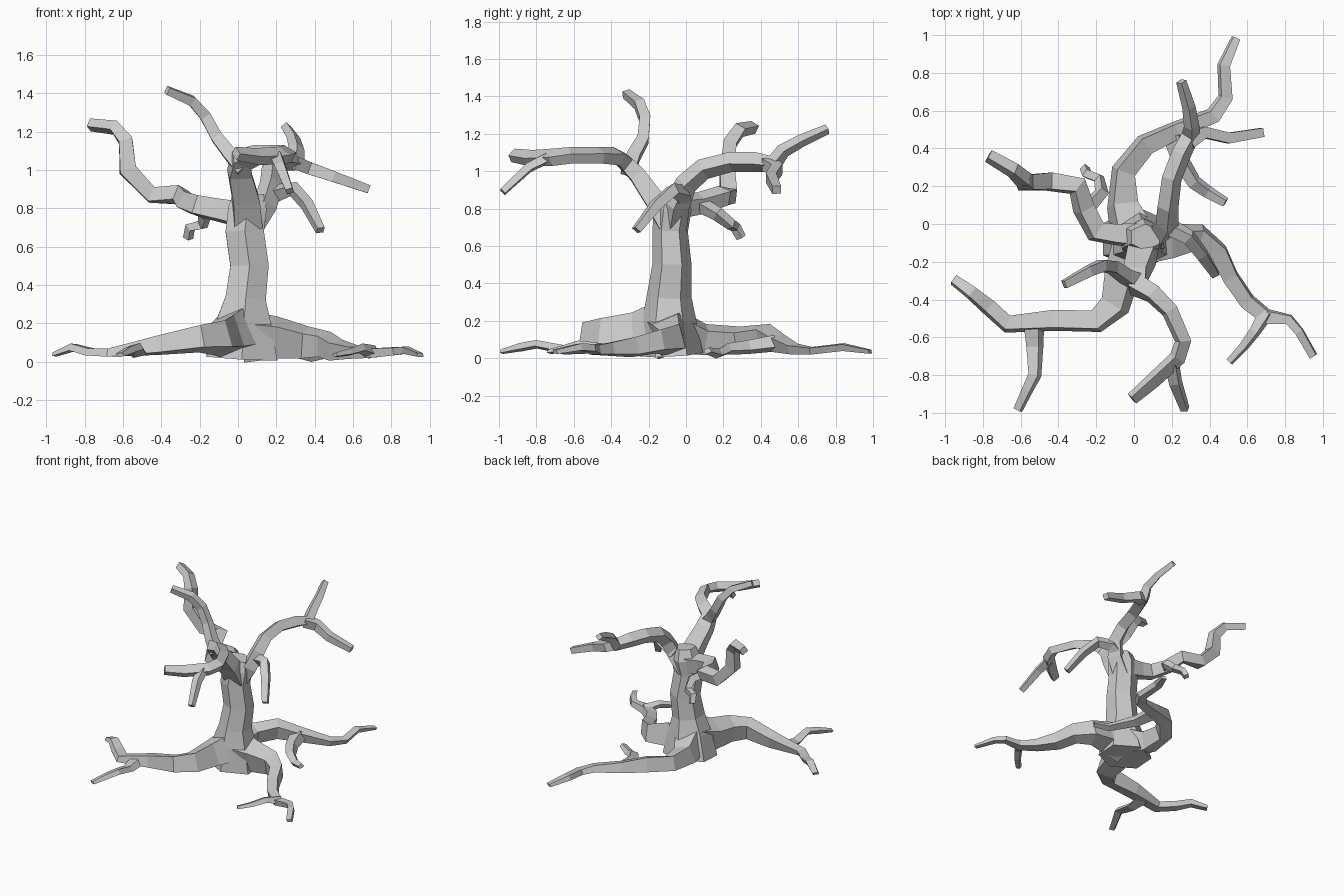
import bpy, bmesh, math
from mathutils import Vector


def tube(name, pts, roll=22, sides=4):
    """Faceted sweep along (x, y, z, width, height) stations, capped at both ends."""
    P = [Vector(p[:3]) for p in pts]
    ang = [math.radians(roll) + math.tau * (i + .5) / sides for i in range(sides)]
    kc = max(abs(math.cos(a)) for a in ang)
    ks = max(abs(math.sin(a)) for a in ang)
    bm = bmesh.new()
    rings, side = [], None
    for i, p in enumerate(P):
        t = Vector()
        if i > 0:
            t += (p - P[i - 1]).normalized()
        if i < len(P) - 1:
            t += (P[i + 1] - p).normalized()
        t.normalize()
        if side is None:
            side = Vector((1, 0, 0)) if abs(t.z) > .9 else Vector((0, 0, 1)).cross(t)
        side = (side - t * side.dot(t)).normalized()
        up = t.cross(side)
        w, h = pts[i][3] / 2, pts[i][4] / 2
        rings.append([bm.verts.new(p + side * (w * math.cos(a) / kc) + up * (h * math.sin(a) / ks))
                      for a in ang])
    for a, b in zip(rings, rings[1:]):
        for j in range(sides):
            k = (j + 1) % sides
            bm.faces.new((a[j], a[k], b[k], b[j]))
    bm.faces.new(rings[0])
    bm.faces.new(rings[-1])
    bmesh.ops.recalc_face_normals(bm, faces=bm.faces)
    me = bpy.data.meshes.new(name)
    bm.to_mesh(me)
    bm.free()
    ob = bpy.data.objects.new(name, me)
    bpy.context.collection.objects.link(ob)
    return ob


# Trunk, flared at the foot
tube("trunk", [(.02, -.08, .02, .37, .34), (.03, -.09, .2, .29, .29), (.04, -.09, .33, .21, .24),
               (.06, -.075, .5, .2, .21), (.035, -.085, .68, .2, .19), (.05, -.07, .8, .2, .2),
               (.06, -.07, .88, .15, .14)], 0, 6)

# Left limb and its twig
tube("left_limb", [(.05, -.06, .76, .14, .14), (-.1, -.055, .79, .11, .12), (-.2, -.04, .81, .11, .11),
                   (-.265, .08, .83, .1, .1), (-.3, .2, .87, .1, .09), (-.45, .225, .87, .1, .09),
                   (-.575, .22, 1.0, .09, .1), (-.585, .235, 1.15, .08, .08),
                   (-.64, .285, 1.22, .07, .065), (-.77, .36, 1.235, .06, .055)], 8)
tube("left_twig", [(-.25, .08, .82, .08, .08), (-.17, .17, .77, .07, .07),
                   (-.185, .24, .715, .06, .06), (-.25, .265, .7, .055, .055), (-.26, .295, .645, .05, .05)])

# Front limb, its rising branch and hanging twig
tube("front_limb", [(.05, -.09, .72, .17, .14), (.04, -.17, .85, .16, .12), (.01, -.26, .98, .14, .1),
                    (.02, -.33, 1.05, .12, .09), (.1, -.37, 1.08, .1, .075), (.19, -.46, 1.085, .09, .065),
                    (.26, -.62, 1.085, .085, .065), (.23, -.71, 1.075, .085, .065),
                    (.1, -.83, 1.07, .08, .06), (-.01, -.925, 1.085, .065, .05)], 10)
tube("rising_branch", [(.03, -.31, 1.0, .1, .1), (-.04, -.28, 1.08, .09, .09), (-.11, -.23, 1.17, .08, .08),
                       (-.17, -.22, 1.28, .075, .075), (-.24, -.25, 1.36, .07, .065),
                       (-.37, -.32, 1.415, .055, .05)])
tube("front_twig", [(.2, -.74, 1.07, .08, .06), (.22, -.84, 1.02, .07, .055), (.27, -.98, .89, .05, .045)])

# Back limb, its fork and the drooping branch beside it
tube("back_limb", [(.06, -.07, .7, .14, .13), (.14, -.05, .82, .13, .12), (.175, .0, .93, .11, .11),
                   (.18, .09, 1.01, .105, .1), (.2, .24, 1.05, .1, .095), (.25, .37, 1.05, .1, .095),
                   (.3, .47, 1.04, .09, .09), (.305, .52, 1.11, .07, .075), (.29, .62, 1.165, .06, .065),
                   (.25, .755, 1.225, .05, .05)], 20)
tube("back_fork", [(.29, .44, 1.04, .09, .08), (.37, .485, 1.01, .07, .075),
                   (.5, .455, .965, .065, .065), (.68, .485, .9, .055, .05)], 10)
tube("drooping_branch", [(.12, -.03, .83, .1, .1), (.2, -.02, .88, .09, .09), (.29, -.07, .9, .08, .075),
                         (.36, -.16, .82, .075, .065), (.43, -.265, .685, .055, .05)])

# Left front root with fork
tube("left_root", [(.02, -.1, .17, .26, .28), (-.06, -.26, .135, .19, .22), (-.1, -.43, .125, .16, .18),
                   (-.2, -.515, .12, .13, .15), (-.42, -.51, .085, .12, .11), (-.67, -.53, .047, .1, .05),
                   (-.77, -.44, .05, .09, .045), (-.86, -.365, .075, .075, .045), (-.955, -.295, .038, .06, .025)], 18)
tube("left_root_fork", [(-.53, -.52, .06, .11, .07), (-.525, -.65, .045, .09, .05),
                        (-.525, -.8, .075, .07, .045), (-.565, -.88, .06, .06, .045),
                        (-.615, -.985, .035, .05, .025)])

# Right front root with fork
tube("right_root", [(.04, -.08, .13, .28, .27), (.2, -.09, .125, .18, .22), (.35, -.07, .1, .14, .17),
                    (.45, -.15, .09, .11, .14), (.51, -.28, .06, .1, .12), (.6, -.41, .05, .095, .08),
                    (.7, -.49, .045, .09, .06), (.82, -.505, .055, .06, .05), (.875, -.57, .06, .055, .045),
                    (.95, -.7, .035, .05, .025)], 18)
tube("right_root_fork", [(.7, -.47, .05, .08, .07), (.64, -.57, .07, .06, .05),
                         (.58, -.65, .05, .05, .04), (.505, -.73, .035, .04, .025)])

# Back root with fork
tube("back_root", [(-.01, -.06, .15, .24, .25), (-.06, .1, .1, .17, .17), (-.055, .28, .1, .13, .14),
                   (.06, .42, .115, .12, .14), (.22, .495, .08, .1, .1), (.42, .575, .05, .09, .06),
                   (.485, .67, .04, .08, .045), (.475, .84, .06, .07, .045), (.54, .985, .035, .05, .025)], 18)
tube("back_root_fork", [(.21, .47, .08, .12, .09), (.25, .33, .06, .09, .075),
                        (.32, .22, .05, .075, .06), (.39, .17, .025, .065, .05), (.485, .115, .04, .05, .035)])
